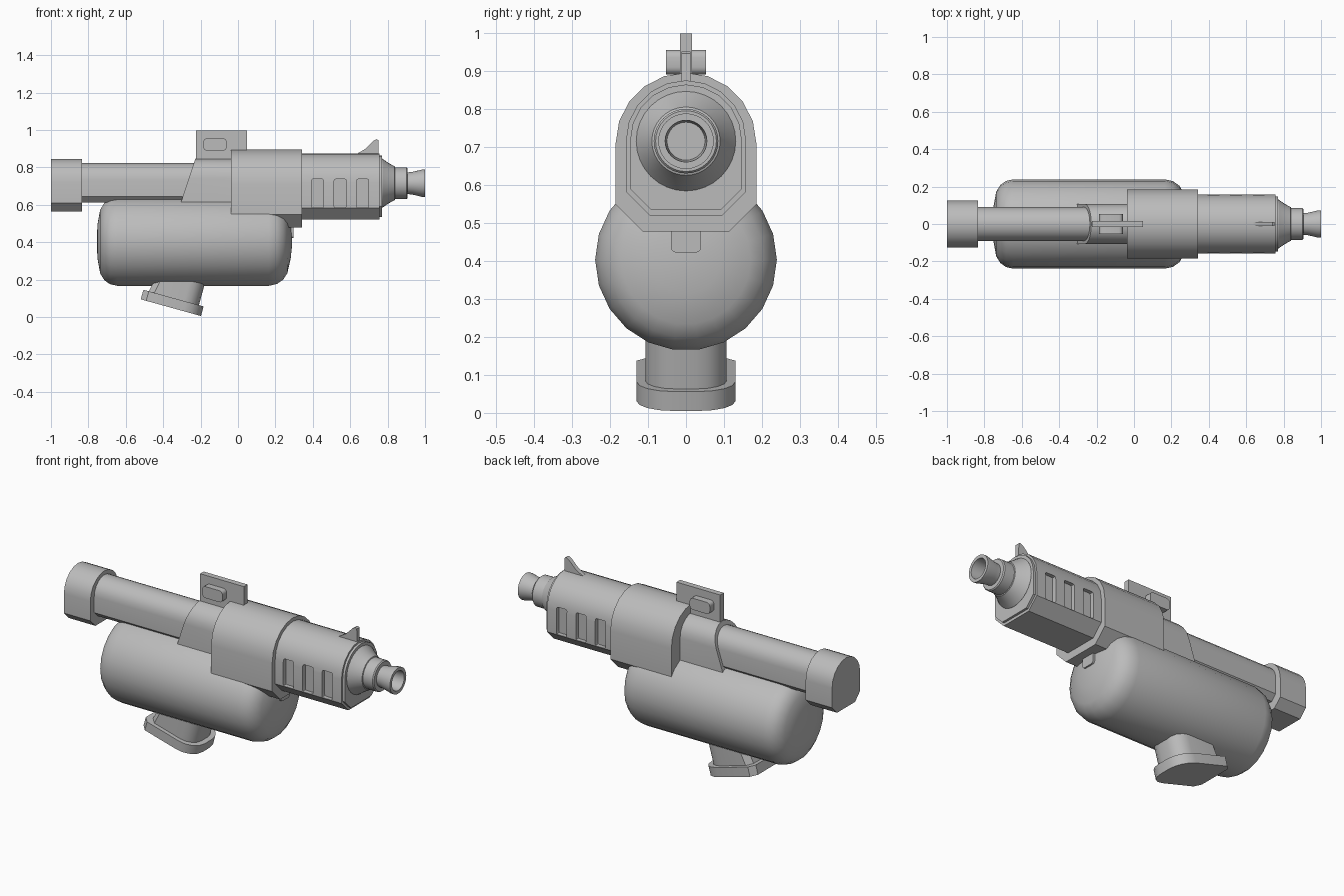
import bpy, bmesh, math
from mathutils import Matrix, Vector

if "Cube" in bpy.data.objects:
    bpy.data.objects.remove(bpy.data.objects["Cube"])

grey = bpy.data.materials.new("plain grey")
grey.diffuse_color = (0.5, 0.5, 0.5, 1)
grey.use_nodes = True
grey.node_tree.nodes["Principled BSDF"].inputs["Base Color"].default_value = grey.diffuse_color
AXIS_Z = 0.715


def finish(name, bm, angle=32):
    bmesh.ops.recalc_face_normals(bm, faces=bm.faces[:])
    me = bpy.data.meshes.new(name)
    bm.to_mesh(me)
    bm.free()
    ob = bpy.data.objects.new(name, me)
    bpy.context.collection.objects.link(ob)
    me.materials.append(grey)
    smooth(ob, angle)
    return ob


def smooth(ob, angle=32):
    bpy.ops.object.select_all(action='DESELECT')
    ob.select_set(True)
    bpy.context.view_layer.objects.active = ob
    bpy.ops.object.shade_smooth_by_angle(angle=math.radians(angle))


def loft(name, rings, angle=32):
    """Skin a list of equal-length point rings and cap both ends."""
    bm = bmesh.new()
    vs = [[bm.verts.new(p) for p in r] for r in rings]
    n = len(vs[0])
    for a, b in zip(vs, vs[1:]):
        for i in range(n):
            j = (i + 1) % n
            bm.faces.new((a[i], a[j], b[j], b[i]))
    bm.faces.new(vs[0])
    bm.faces.new(vs[-1])
    return finish(name, bm, angle)


def lathe(name, profile, z, n, angle=32):
    """Turn (x, radius) points about a line along x."""
    return loft(name, [[(x, r * math.cos(2 * math.pi * i / n), z + r * math.sin(2 * math.pi * i / n))
                        for i in range(n)] for x, r in profile], angle)


def arch(hw, top, bottom, ch, n=10):
    """Round-topped section with chamfered lower corners, as (y, z)."""
    pts = [(hw * math.cos(math.pi * i / n), top - hw + hw * math.sin(math.pi * i / n))
           for i in range(n + 1)]
    return pts + [(-hw, bottom + ch), (-hw + ch, bottom), (hw - ch, bottom), (hw, bottom + ch)]


def arch_bar(name, x0, x1, *sec):
    s = arch(*sec)
    return loft(name, [[(x, y, z) for y, z in s] for x in (x0, x1)])


def plate(name, pts, hw):
    """Extrude an (x, z) outline across y."""
    return loft(name, [[(x, y, z) for x, z in pts] for y in (-hw, hw)])


def rounded(x0, x1, z0, z1, r, n=4):
    pts = []
    for cx, cz, a in ((x1 - r, z1 - r, 0), (x0 + r, z1 - r, 90), (x0 + r, z0 + r, 180), (x1 - r, z0 + r, 270)):
        for i in range(n + 1):
            t = math.radians(a + 90 * i / n)
            pts.append((cx + r * math.cos(t), cz + r * math.sin(t)))
    return pts


# Tank
lathe("tank", [(-0.755, 0.03), (-0.75, 0.10), (-0.737, 0.172), (-0.715, 0.208), (-0.685, 0.23), (-0.645, 0.239),
               (0.165, 0.239), (0.21, 0.228), (0.242, 0.205), (0.264, 0.17), (0.282, 0.09), (0.288, 0.03)],
      0.403, 22, 45)

# Rear tube, end cap and main housing
arch_bar("rear_tube", -0.86, -0.15, 0.09, 0.823, 0.613, 0.03)
arch_bar("end_cap", -1.0, -0.835, 0.125, 0.845, 0.565, 0.045)
arch_bar("main_housing", -0.038, 0.343, 0.185, 0.895, 0.477, 0.072)

# Slanted collar
sec = arch(0.107, 0.847, 0.55, 0.02)
loft("slanted_collar", [[(-0.228 - (0.847 - z) * 0.33, y, z) for y, z in sec],
                        [(0.0, y, z) for y, z in sec]])

# Foregrip with side slots
fore = arch_bar("foregrip", 0.30, 0.757, 0.158, 0.875, 0.52, 0.062)
for k in range(3):
    x = 0.393 + 0.121 * k
    for s in (-1, 1):
        pts = rounded(x, x + 0.064, 0.584, 0.737, 0.008, 2)
        cut = loft("slot_cutter", [[(px, s * d, pz) for px, pz in pts] for d in (0.134, 0.20)])
        cut.hide_render = True
        mod = fore.modifiers.new("slot", 'BOOLEAN')
        mod.operation, mod.solver, mod.object = 'DIFFERENCE', 'EXACT', cut
        bpy.context.view_layer.objects.active = fore
        bpy.ops.object.modifier_apply(modifier=mod.name)
        bpy.data.objects.remove(cut)
smooth(fore)
arch_bar("foregrip_end", 0.75, 0.77, 0.147, 0.864, 0.535, 0.055)

# Nozzle, hollow at the tip
lathe("nozzle", [(0.76, 0.131), (0.772, 0.131), (0.805, 0.108), (0.838, 0.09), (0.84, 0.085), (0.9, 0.085),
                 (0.906, 0.08), (0.906, 0.058), (0.93, 0.06), (0.985, 0.073), (1.0, 0.073),
                 (1.0, 0.055), (0.93, 0.05)], AXIS_Z, 32)

# Sights
plate("front_sight", [(0.635, 0.865), (0.64, 0.875), (0.68, 0.898), (0.722, 0.94), (0.74, 0.951),
                      (0.75, 0.945), (0.752, 0.865)], 0.012)
plate("rear_sight_plate", [(-0.225, 0.82), (0.048, 0.82), (0.048, 0.998), (-0.225, 0.998)], 0.016)
plate("rear_sight_knob", rounded(-0.186, -0.06, 0.89, 0.955, 0.02), 0.053)

# Lug under the housing
lug = [(y, z) for y, z in rounded(-0.04, 0.04, 0.422, 0.52, 0.015)]
loft("tank_lug", [[(x, y, z) for y, z in lug] for x in (0.15, 0.297)])

# Tilted filler neck and foot: square rear, rounded front
TILT = Matrix.Translation((-0.36, 0, 0.05)) @ Matrix.Rotation(math.radians(15.5), 4, 'Y')


def d_ring(x0, x1, hw, h):
    r = hw * 0.75
    out = [(x0, -hw + 0.03), (x0 + 0.03, -hw)]
    for c, a0 in ((-1, -90), (1, 0)):
        for i in range(5):
            t = math.radians(a0 + 22.5 * i)
            out.append((x1 - r + r * math.cos(t), c * (hw - r) + r * math.sin(t)))
    out += [(x0 + 0.03, hw), (x0, hw - 0.03)]
    return [TILT @ Vector((x, y, h)) for x, y in out]


loft("filler_neck", [d_ring(-0.138, 0.142, 0.107, 0.04), d_ring(-0.098, 0.142, 0.107, 0.24)])
loft("filler_foot", [d_ring(-0.166, 0.168, 0.13, 0.0), d_ring(-0.166, 0.168, 0.13, 0.053)])
